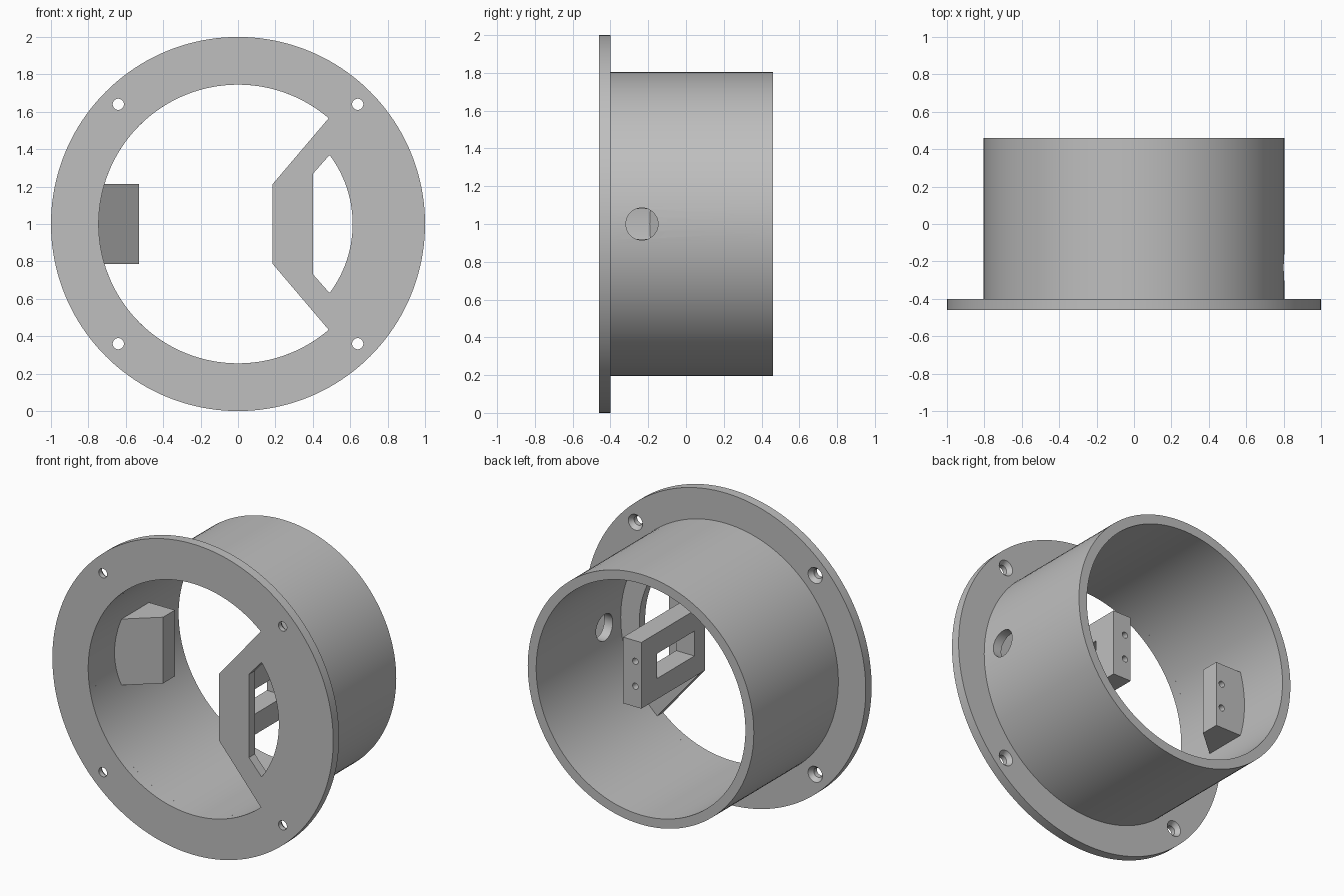
import bpy, bmesh
from math import sin, cos, radians, pi

cube = bpy.data.objects.get("Cube")
if cube:
    bpy.data.objects.remove(cube)

GREY = (0.52, 0.52, 0.52, 1)
mat = bpy.data.materials.new("matte_grey")
mat.use_nodes = True
mat.diffuse_color = GREY
mat.node_tree.nodes["Principled BSDF"].inputs["Base Color"].default_value = GREY

CZ = 1.0                      # height of the ring's axis
FRONT, STEP, BACK = -0.46, -0.40, 0.46
BORE, TUBE = 0.745, 0.805
HALF = 0.213                  # half height of both mounts


def arc(r, a0, a1, n, u=0, v=0):
    return [(u + r * cos(radians(a0 + (a1 - a0) * i / n)),
             v + r * sin(radians(a0 + (a1 - a0) * i / n))) for i in range(n + 1)]


def circle(r, u=0, v=0, n=128):
    return arc(r, 0, 360, n, u, v)[:-1]


def place(axis, u, v, t):
    return {"x": (t, u, v + CZ), "y": (u, t, v + CZ), "z": (u, v, t + CZ)}[axis]


def loft(name, axis, near, far, lo, hi):
    """Solid between two outlines with the same number of points."""
    bm = bmesh.new()
    a = [bm.verts.new(place(axis, u, v, lo)) for u, v in near]
    b = [bm.verts.new(place(axis, u, v, hi)) for u, v in far]
    bm.faces.new(a)
    bm.faces.new(b)
    n = len(a)
    for i in range(n):
        j = (i + 1) % n
        bm.faces.new((a[i], a[j], b[j], b[i]))
    bmesh.ops.recalc_face_normals(bm, faces=bm.faces)
    mesh = bpy.data.meshes.new(name)
    bm.to_mesh(mesh)
    bm.free()
    mesh.materials.append(mat)
    obj = bpy.data.objects.new(name, mesh)
    bpy.context.collection.objects.link(obj)
    return obj


def prism(name, axis, outline, lo, hi):
    return loft(name, axis, outline, outline, lo, hi)


def cut(obj, cutters):
    for c in cutters:
        c.hide_render = True
        mod = obj.modifiers.new("cut", "BOOLEAN")
        mod.operation, mod.solver, mod.object = "DIFFERENCE", "EXACT", c
    bpy.context.view_layer.update()
    dg = bpy.context.evaluated_depsgraph_get()
    mesh = bpy.data.meshes.new_from_object(obj.evaluated_get(dg))
    obj.modifiers.clear()
    obj.data = mesh
    for c in cutters:
        bpy.data.objects.remove(c)


# Flange with main opening, side window and countersunk screw holes
flange = prism("flange", "y", circle(1, n=160), FRONT, STEP)
opening = arc(BORE, 49.4, 310.6, 96) + [(0.185, -HALF), (0.185, HALF)]
window = arc(0.613, -37, 37, 28) + [(0.4, 0.268), (0.4, -0.268)]
cutters = [prism("opening_cutter", "y", opening, -0.6, -0.3),
           prism("window_cutter", "y", window, -0.6, -0.3)]
for sx in (-1, 1):
    for sz in (-1, 1):
        u, v = 0.64 * sx, 0.64 * sz
        cutters.append(prism("screw_cutter", "y", circle(0.03, u, v, 32), -0.6, -0.3))
        cutters.append(loft("sink_cutter", "y", circle(0.029, u, v, 32),
                            circle(0.058, u, v, 32), -0.43, -0.39))
cut(flange, cutters)

# Tube with a round hole in its left wall
tube = prism("tube", "y", circle(TUBE), STEP, BACK)
cut(tube, [prism("bore_cutter", "y", circle(BORE), -0.6, 0.6),
           prism("wall_hole_cutter", "x", circle(0.085, -0.233, 0, 48), 0.5, 1)])


def pilot_holes(x, back):
    return [prism("pilot_cutter", "y", circle(0.02, x, s * 0.08, 24),
                  back - 0.1, back + 0.05) for s in (-1, 1)]


# Left mount: post behind the plate with a rectangular side slot
mount = prism("left_mount", "y", [(0.185, -HALF), (0.315, -HALF),
                                  (0.315, HALF), (0.185, HALF)], STEP, 0.19)
slot = [(-0.35, -0.08), (0.03, -0.08), (0.03, 0.08), (-0.35, 0.08)]
cut(mount, [prism("slot_cutter", "x", slot, 0, 0.5)] + pilot_holes(0.228, 0.19))

# Right mount: wedge growing out of the tube wall
wedge = prism("right_mount", "z", [(-0.53, -0.005), (-0.53, 0.115),
                                   (-0.76, 0.115), (-0.76, -0.205)], -HALF, HALF)
cut(wedge, pilot_holes(-0.572, 0.115))

bpy.ops.object.select_all(action="DESELECT")
for part in (flange, tube, mount, wedge):
    part.select_set(True)
bpy.context.view_layer.objects.active = flange
bpy.ops.object.shade_smooth_by_angle(angle=pi / 6)
